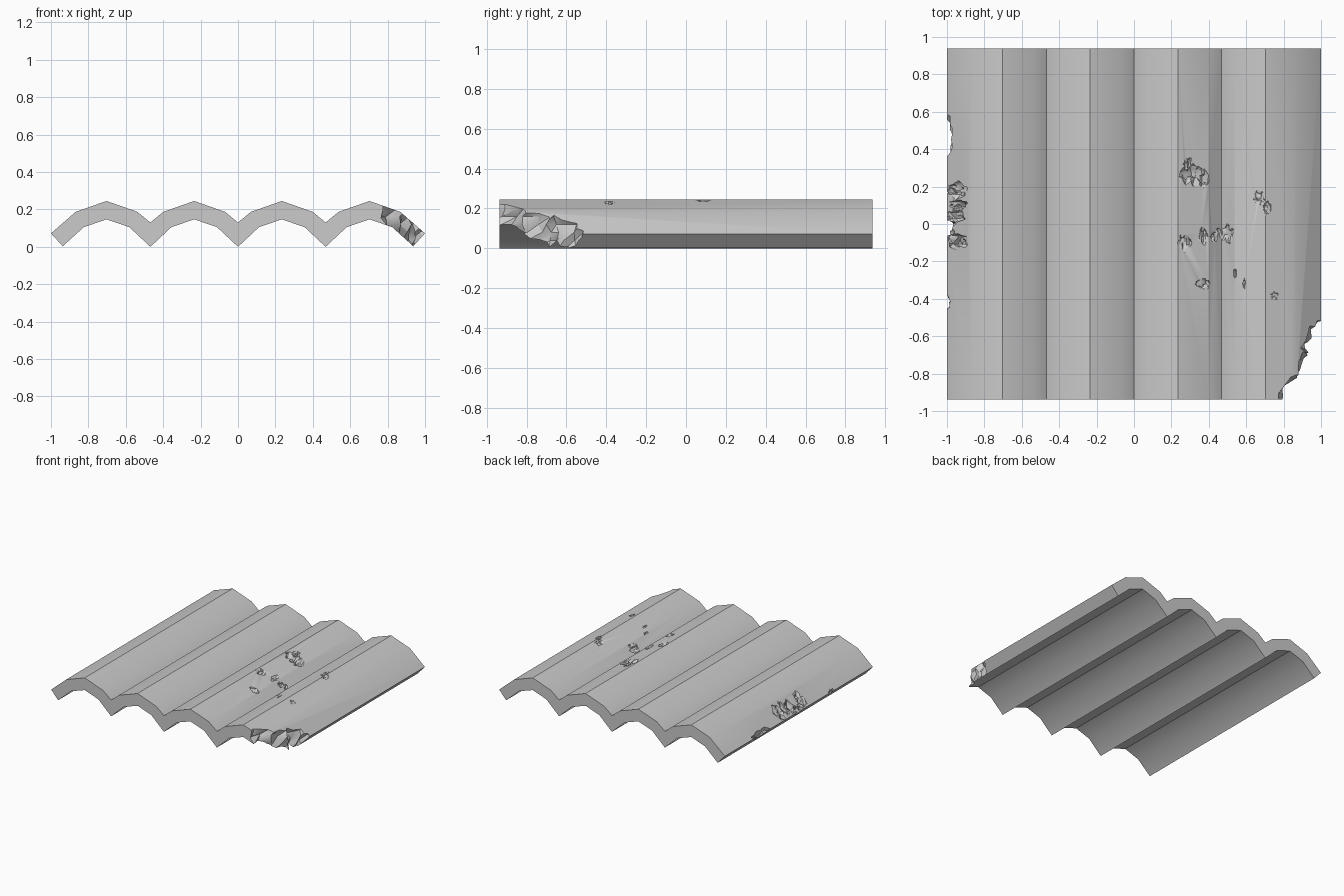
import bpy, bmesh, math, random
from mathutils import Vector, noise

if "Cube" in bpy.data.objects:
    bpy.data.objects.remove(bpy.data.objects["Cube"])

random.seed(4)
HALF_Y = 0.937
PITCH = 0.4685


def make_object(name, bm):
    bmesh.ops.recalc_face_normals(bm, faces=bm.faces[:])
    mesh = bpy.data.meshes.new(name)
    bm.to_mesh(mesh)
    bm.free()
    obj = bpy.data.objects.new(name, mesh)
    bpy.context.collection.objects.link(obj)
    return obj


# Wavy profile: four arches, upper line then lower line
upper, lower = [(-1.0, 0.072)], [(-0.937, 0.003)]
for i in range(4):
    c = (i - 1.5) * PITCH
    left, right = (-0.165, 0.165)
    upper += [(c + left, 0.187), (c, 0.245), (c + right, 0.187)]
    lower += [(c - 0.122, 0.105), (c, 0.147), (c + 0.122, 0.105)]
    if i < 3:
        upper.append((c + PITCH / 2, 0.13))
        lower.append((c + PITCH / 2, 0.0))
upper.append((1.0, 0.072))
lower.append((0.937, 0.003))
upper = [(x, z) for x, z in upper]


def top_at(x):
    """Height and normal of the upper surface at x."""
    for (x0, z0), (x1, z1) in zip(upper, upper[1:]):
        if x0 <= x <= x1:
            slope = (z1 - z0) / (x1 - x0)
            return z0 + slope * (x - x0), Vector((-slope, 0, 1)).normalized()
    return 0.072, Vector((-0.6, 0, 0.8)) if x < 0 else Vector((0.6, 0, 0.8))


# Corrugated sheet, made of quad strips
bm = bmesh.new()
rows = [[[bm.verts.new((x, y, z)) for x, z in line] for line in (upper, lower)]
        for y in (-HALF_Y, HALF_Y)]
(fu, fl), (bu, bl) = rows
for i in range(len(upper) - 1):
    for a, b in ((fu, bu), (fl, bl), (fu, fl), (bu, bl)):
        bm.faces.new((a[i], a[i + 1], b[i + 1], b[i]))
for i in (0, -1):
    bm.faces.new((fu[i], bu[i], bl[i], fl[i]))
sheet = make_object("corrugated_roof_sheet", bm)


def chip_cutter(name, x, y, rx, ry, depth, rough=0.45):
    """Rough lump, laid along the upper surface."""
    z, n = top_at(x)
    u = Vector((n.z, 0, -n.x))
    bm = bmesh.new()
    bmesh.ops.create_icosphere(bm, subdivisions=3, radius=1)
    seed = Vector((x * 17, y * 23, 3))
    for v in bm.verts:
        p = v.co * (1 + rough * noise.noise(v.co * 2.2 + seed)
                    + 0.3 * rough * noise.noise(v.co * 5 + seed))
        q = u * (p.x * rx) + Vector((0, p.y * ry, 0)) + n * (p.z * depth * 2 + depth)
        v.co = Vector((x, y, z)) + q
    return make_object(name, bm)


cutters = []
# Shallow pits and bites out of the left edge: x, y, half sizes, depth
chips = [
    (0.30, 0.265, 0.075, 0.05, 0.025), (0.36, 0.245, 0.055, 0.06, 0.02),
    (0.29, 0.32, 0.03, 0.045, 0.015),
    (0.67, 0.14, 0.03, 0.04, 0.012), (0.71, 0.085, 0.028, 0.04, 0.012),
    (0.27, -0.10, 0.04, 0.05, 0.015), (0.37, -0.07, 0.03, 0.055, 0.012),
    (0.43, -0.07, 0.025, 0.035, 0.012), (0.50, -0.055, 0.05, 0.055, 0.015),
    (0.37, -0.32, 0.04, 0.035, 0.015), (0.54, -0.26, 0.012, 0.03, 0.008),
    (0.59, -0.32, 0.01, 0.03, 0.006), (0.75, -0.385, 0.025, 0.025, 0.008),
    (-0.95, 0.18, 0.075, 0.05, 0.03), (-0.94, 0.10, 0.07, 0.035, 0.03),
    (-0.95, 0.04, 0.07, 0.04, 0.03), (-0.94, -0.09, 0.075, 0.05, 0.03),
    (-1.0, 0.46, 0.05, 0.11, 0.045), (-1.0, -0.02, 0.06, 0.05, 0.045),
    (-1.0, -0.415, 0.025, 0.04, 0.03),
]
for i, c in enumerate(chips):
    cutters.append(chip_cutter(f"chip_cutter_{i}", *c))

# Broken front right corner: jagged wall made of jittered levels
edge = [(0.785, -1.0), (0.785, -0.92), (0.80, -0.86), (0.85, -0.82), (0.885, -0.79),
        (0.885, -0.73), (0.92, -0.69), (0.905, -0.65), (0.93, -0.60),
        (0.95, -0.55), (0.98, -0.53), (1.1, -0.51)]
bm = bmesh.new()
levels = []
for z in (-0.1, 0.0, 0.04, 0.08, 0.12, 0.16, 0.20, 0.35):
    ring = [bm.verts.new((x + random.uniform(-0.022, 0.022),
                          y + random.uniform(-0.016, 0.016), z)) for x, y in edge]
    ring.append(bm.verts.new((1.2, -1.1, z)))
    levels.append(ring)
n = len(levels[0])
for a, b in zip(levels, levels[1:]):
    for i in range(n):
        j = (i + 1) % n
        bm.faces.new((a[i], a[j], b[j]))
        bm.faces.new((a[i], b[j], b[i]))
bm.faces.new(levels[0])
bm.faces.new(levels[-1])
cutters.append(make_object("corner_cutter", bm))

# Cut all damage, then discard the cutters
bpy.context.view_layer.objects.active = sheet
sheet.select_set(True)
for cutter in cutters:
    cutter.hide_render = True
    mod = sheet.modifiers.new("damage", 'BOOLEAN')
    mod.operation = 'DIFFERENCE'
    mod.solver = 'EXACT'
    mod.object = cutter
    bpy.ops.object.modifier_apply(modifier=mod.name)
    bpy.data.objects.remove(cutter)

bpy.ops.object.shade_smooth_by_angle(angle=math.radians(30))
